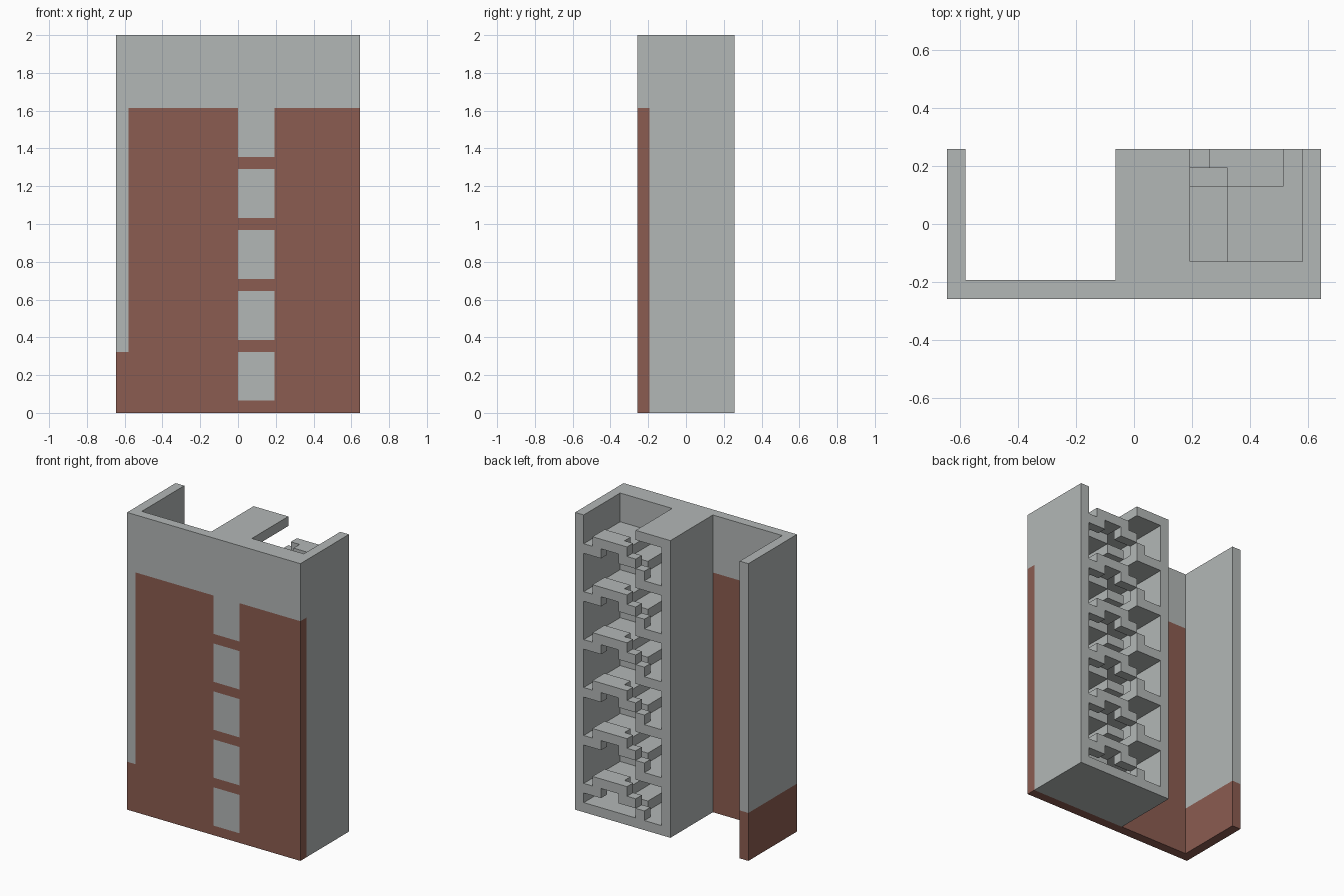
import bpy
import bmesh

old = bpy.data.objects.get("Cube")
if old:
    bpy.data.objects.remove(old, do_unlink=True)

U = 2 / 31  # one building block


def material(name, rgb):
    m = bpy.data.materials.new(name)
    m.use_nodes = True
    m.diffuse_color = (*rgb, 1)
    m.node_tree.nodes["Principled BSDF"].inputs["Base Color"].default_value = (*rgb, 1)
    return m


GREY = material("concrete grey", (0.45, 0.475, 0.47))
BRICK = material("brick red", (0.26, 0.107, 0.082))


def blocks(name, mat, boxes):
    """One object from boxes given as x, y and z ranges in blocks."""
    bm = bmesh.new()
    for ranges in boxes:
        made = bmesh.ops.create_cube(bm, size=1)
        for v in made["verts"]:
            v.co = [U * (lo + (c + 0.5) * (hi - lo)) for c, (lo, hi) in zip(v.co, ranges)]
    mesh = bpy.data.meshes.new(name)
    bm.to_mesh(mesh)
    bm.free()
    mesh.materials.append(mat)
    obj = bpy.data.objects.new(name, mesh)
    bpy.context.collection.objects.link(obj)
    return obj


FRONT = (-4, -3)
floors = range(1, 31, 5)

# Front wall: brick with a column of flush grey panels, grey parapet above
blocks("brick_front", BRICK, [((-9, 0), FRONT, (0, 25)), ((3, 10), FRONT, (0, 25))])
blocks("brick_bands", BRICK, [((0, 3), FRONT, (f - 1, f)) for f in floors if f < 25])
blocks("front_panels", GREY, [((0, 3), FRONT, (f, f + 4)) for f in floors if f < 25])
blocks("parapet", GREY, [((-9, 10), FRONT, (25, 31))])

# Free-standing wing wall with a brick base
blocks("wing_wall", GREY, [((-10, -9), (-4, 4), (5, 31))])
blocks("wing_base", BRICK, [((-10, -9), (-4, 4), (0, 5))])

# Stair tower shell, open at the back
blocks("tower_side_walls", GREY, [((-1, 0), (-3, 4), (0, 31)), ((9, 10), (-3, 4), (0, 31))])
blocks("tower_lining", GREY, [((0, 9), (-3, -2), (0, 31))])
blocks("ground_slab", GREY, [((0, 9), (-2, 4), (0, 1))])
blocks("floor_landings", GREY, [((0, 3), (-2, 4), (f + 4, f + 5)) for f in floors])

# Winding stairs repeated on every floor
for f in floors:
    blocks("half_landing", GREY, [((5, 9), (-2, 2), (f + 1, f + 2)),
                                  ((8, 9), (2, 4), (f + 1, f + 2))])
    blocks("lower_step", GREY, [((3, 5), (-2, 2), (f, f + 1))])
    blocks("winding_step", GREY, [((5, 8), (2, 3), (f + 2, f + 3)),
                                  ((7, 8), (3, 4), (f + 1, f + 3))])
    blocks("back_flight", GREY, [((2, 3), (3, 4), (f, f + 1)),
                                 ((3, 4), (3, 4), (f + 1, f + 2)),
                                 ((4, 7), (3, 4), (f + 2, f + 3)),
                                 ((4, 5), (3, 4), (f + 1, f + 2))])
